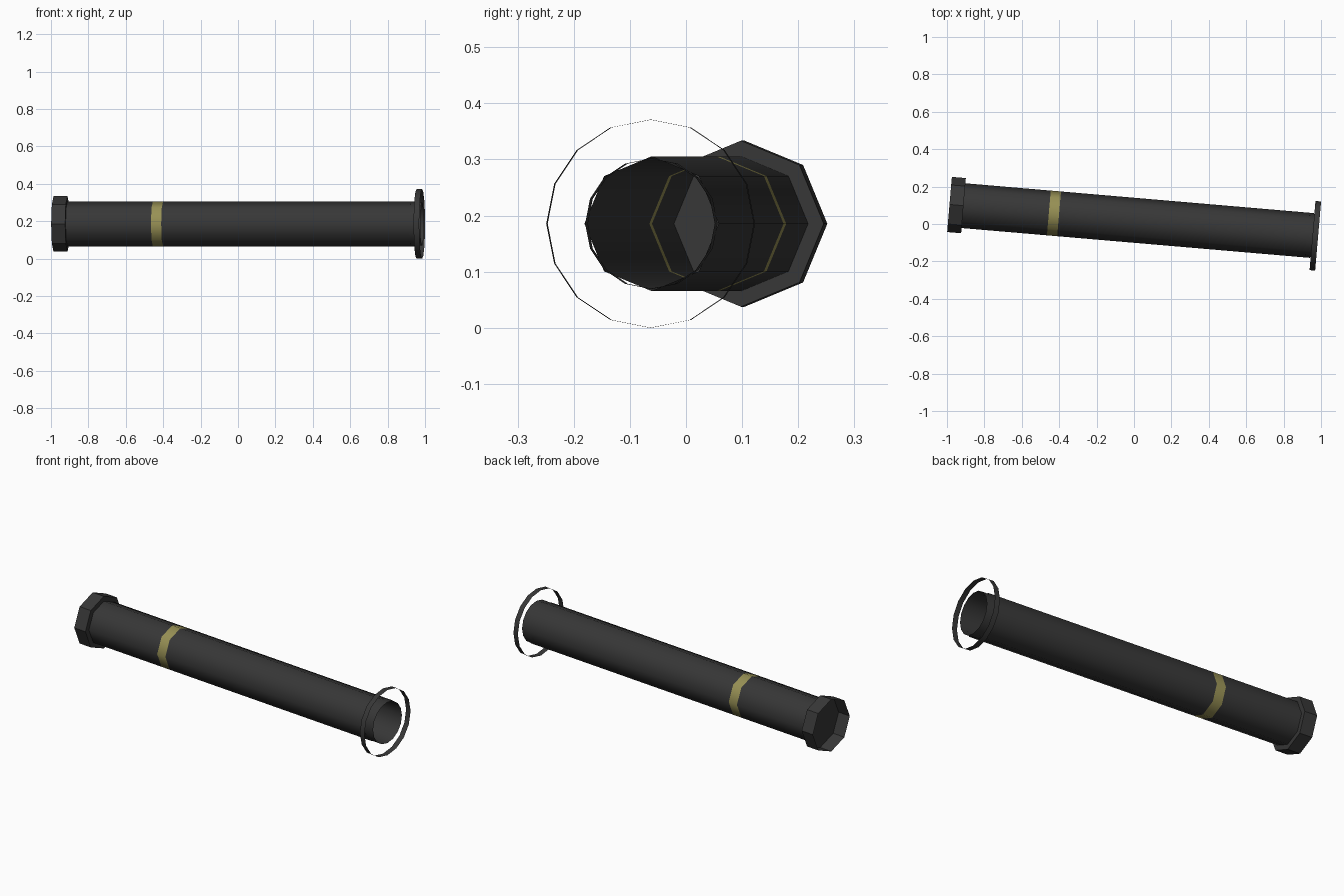
import bpy, bmesh, math

if "Cube" in bpy.data.objects:
    bpy.data.objects.remove(bpy.data.objects["Cube"])

TILT = -math.atan(0.0856)      # the launcher-like tube lies slightly askew in plan
CENTRE = (0.0, 0.020, 0.1855)


def material(name, rgb):
    m = bpy.data.materials.new(name)
    m.diffuse_color = (*rgb, 1)
    m.use_nodes = True
    m.node_tree.nodes["Principled BSDF"].inputs["Base Color"].default_value = m.diffuse_color
    return m


black = material("charcoal", (0.038, 0.038, 0.038))
gold = material("dull_gold", (0.31, 0.28, 0.09))


def sleeve(name, sections, sides, band=None, floor=None, smooth=None):
    """Thin shell along local x. sections = [(x, radius)]; band = gold segment;
    floor = index of the section closed with a disc."""
    bm = bmesh.new()
    rings = []
    for x, r in sections:
        rings.append([bm.verts.new((x, r * math.cos(2 * math.pi * i / sides),
                                    r * math.sin(2 * math.pi * i / sides)))
                      for i in range(sides)])
    for s in range(len(rings) - 1):
        a, b = rings[s], rings[s + 1]
        for i in range(sides):
            j = (i + 1) % sides
            f = bm.faces.new((a[i], a[j], b[j], b[i]))
            f.material_index = 1 if s == band else 0
    if floor is not None:
        bm.faces.new(rings[floor])
    bm.normal_update()
    # face the shell outwards
    for f in bm.faces:
        c = f.calc_center_median()
        if abs(f.normal.x) < 0.5 and f.normal.y * c.y + f.normal.z * c.z < 0:
            f.normal_flip()
        elif f.normal.x < -0.5:
            f.normal_flip()
    me = bpy.data.meshes.new(name)
    bm.to_mesh(me)
    bm.free()
    me.materials.append(black)
    me.materials.append(gold)
    ob = bpy.data.objects.new(name, me)
    bpy.context.collection.objects.link(ob)
    ob.location = CENTRE
    ob.rotation_euler = (0, 0, TILT)
    if smooth:
        bpy.ops.object.select_all(action='DESELECT')
        ob.select_set(True)
        bpy.context.view_layer.objects.active = ob
        bpy.ops.object.shade_smooth_by_angle(angle=math.radians(smooth))
    return ob


# Main eight-sided tube with a gold band
R = 0.12
sleeve("tube", [(-0.915, R), (-0.457, R), (-0.402, R), (0.955, R)], 8, band=1, smooth=60)

# Rear cup: open at the back, closed towards the tube
sleeve("rear_cup", [(-0.990, 0.148), (-0.915, 0.148)], 8, floor=1)

# Muzzle: short inner collar and the wide free-standing ring around it
sleeve("muzzle_collar", [(0.93, 0.116), (0.988, 0.116)], 16, smooth=40)
sleeve("muzzle_ring", [(0.958, 0.1855), (0.988, 0.1855)], 16, smooth=40)
